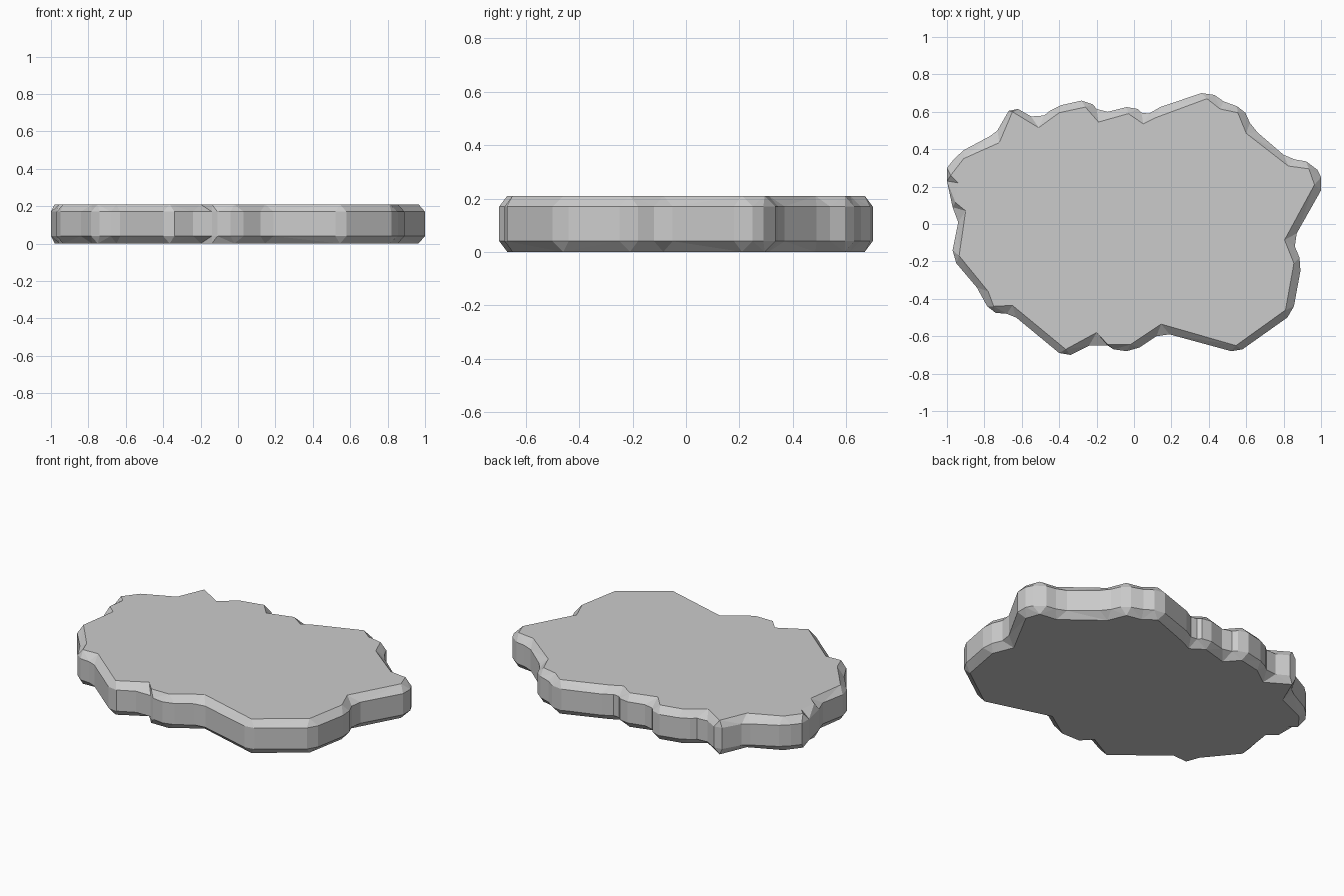
import bpy, bmesh
from mathutils import Vector

# Widest outline of the slab, clockwise from the left tip
OUTER = [(-1,.30),(-.96,.35),(-.91,.395),(-.77,.47),(-.73,.50),(-.67,.605),(-.62,.615),
         (-.55,.575),(-.48,.58),(-.45,.605),(-.39,.635),(-.28,.66),(-.22,.64),(-.20,.615),
         (-.14,.60),(-.04,.625),(.02,.615),(.04,.595),(.08,.59),(.14,.625),(.36,.70),
         (.43,.69),(.48,.655),(.55,.63),(.595,.595),(.62,.54),(.66,.49),(.80,.37),
         (.86,.345),(.92,.335),(.98,.29),(1,.25),(1,.18),(.87,-.05),(.86,-.12),
         (.885,-.18),(.89,-.25),(.855,-.44),(.82,-.50),(.58,-.67),(.52,-.68),(.19,-.59),
         (.12,-.60),(.03,-.66),(-.04,-.68),(-.11,-.67),(-.14,-.65),(-.24,-.65),
         (-.34,-.70),(-.40,-.69),(-.63,-.50),(-.68,-.48),(-.74,-.475),(-.785,-.44),
         (-.84,-.34),(-.95,-.21),(-.97,-.14),(-.94,.01),(-.97,.09),(-1,.23)]

# Smaller outline of the flat top and bottom
INNER = [(-.98,.26),(-.91,.35),(-.72,.435),(-.65,.60),(-.51,.515),(-.40,.595),(-.26,.625),
         (-.19,.545),(-.03,.59),(.05,.535),(.12,.57),(.39,.67),(.46,.615),(.555,.595),
         (.60,.485),(.825,.31),(.935,.295),(.965,.21),(.805,-.085),(.855,-.21),
         (.81,-.46),(.545,-.65),(.145,-.535),(-.02,-.645),(-.14,-.645),(-.20,-.58),
         (-.365,-.67),(-.65,-.435),(-.75,-.44),(-.78,-.36),(-.935,-.17),(-.90,.07),
         (-.955,.115),(-.94,.22)]

bm = bmesh.new()

def ring(points, z):
    return [bm.verts.new((x, y, z)) for x, y in points]

def stitch(a, b):
    """Join two rings of different counts, always along the shorter diagonal."""
    i = j = 0
    while i < len(a) or j < len(b):
        p, q = a[i % len(a)], b[j % len(b)]
        pn, qn = a[(i + 1) % len(a)], b[(j + 1) % len(b)]
        if j == len(b) or (i < len(a) and (pn.co - q.co).length <= (p.co - qn.co).length):
            bm.faces.new((p, pn, q))
            i += 1
        else:
            bm.faces.new((p, qn, q))
            j += 1

# Caps, vertical wall and sloped rims
base, low, high, top = ring(INNER, 0), ring(OUTER, .04), ring(OUTER, .17), ring(INNER, .21)
bm.faces.new(base)
bm.faces.new(top)
for k in range(len(low)):
    n = (k + 1) % len(low)
    bm.faces.new((low[k], low[n], high[n], high[k]))
stitch(low, base)
stitch(high, top)
bmesh.ops.recalc_face_normals(bm, faces=bm.faces)

mesh = bpy.data.meshes.new("stone_slab")
bm.to_mesh(mesh)
bm.free()
bpy.context.collection.objects.link(bpy.data.objects.new("stone_slab", mesh))
